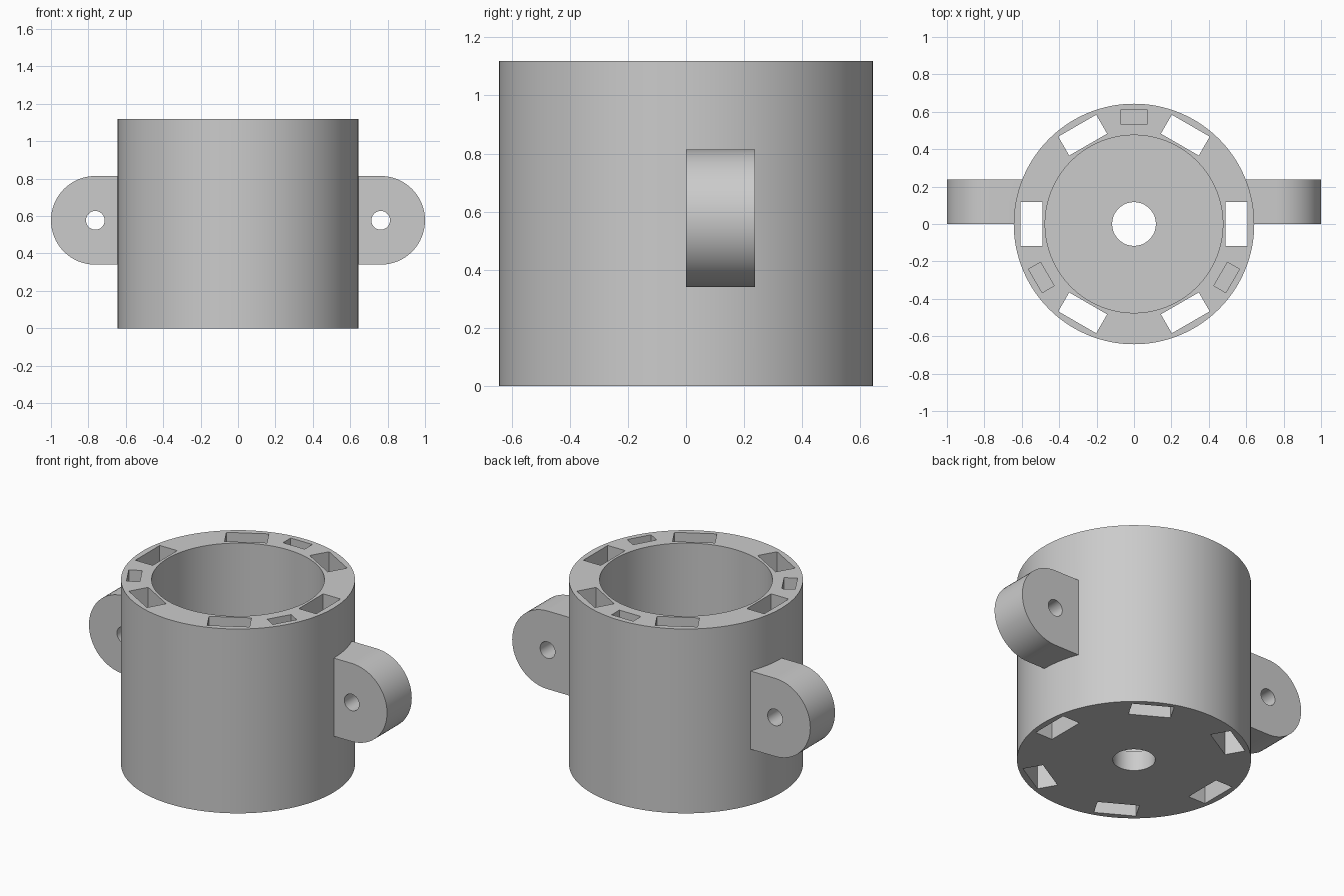
import bpy, bmesh
from math import sin, cos, pi, radians
from mathutils import Matrix, Vector

if "Cube" in bpy.data.objects:
    bpy.data.objects.remove(bpy.data.objects["Cube"], do_unlink=True)

R, H = 0.643, 1.118            # housing radius and height
BORE_R, FLOOR = 0.475, 0.12    # bore radius and floor thickness
EAR_X, EAR_Z, EAR_R = 0.763, 0.577, 0.237

grey = bpy.data.materials.new("plain grey")
grey.use_nodes = True
grey.diffuse_color = (0.6, 0.6, 0.6, 1)
grey.node_tree.nodes["Principled BSDF"].inputs["Base Color"].default_value = (0.6, 0.6, 0.6, 1)


def prism(name, outline, direction):
    """Closed solid: a flat outline pushed along a direction."""
    bm = bmesh.new()
    face = bm.faces.new([bm.verts.new(p) for p in outline])
    grown = bmesh.ops.extrude_face_region(bm, geom=[face])["geom"]
    bmesh.ops.translate(bm, vec=direction,
                        verts=[g for g in grown if isinstance(g, bmesh.types.BMVert)])
    bmesh.ops.recalc_face_normals(bm, faces=bm.faces)
    mesh = bpy.data.meshes.new(name)
    bm.to_mesh(mesh)
    bm.free()
    mesh.materials.append(grey)
    obj = bpy.data.objects.new(name, mesh)
    bpy.context.collection.objects.link(obj)
    return obj


def cylinder(name, radius, z0, z1, sides):
    ring = [2 * pi * i / sides for i in range(sides)]
    return prism(name, [(radius * cos(a), radius * sin(a), z0) for a in ring], (0, 0, z1 - z0))


def slot(name, angle, r0, r1, width, z0, z1):
    """Rectangular block in the wall, turned to the given angle."""
    turn = Matrix.Rotation(radians(angle), 3, 'Z')
    w = width / 2
    corners = [(r0, -w, z0), (r1, -w, z0), (r1, w, z0), (r0, w, z0)]
    return prism(name, [turn @ Vector(c) for c in corners], (0, 0, z1 - z0))


def combine(target, other, operation):
    bpy.context.view_layer.objects.active = target
    mod = target.modifiers.new("combine", 'BOOLEAN')
    mod.operation, mod.solver, mod.object = operation, 'EXACT', other
    bpy.ops.object.modifier_apply(modifier=mod.name)
    bpy.data.objects.remove(other, do_unlink=True)


# Round housing
housing = cylinder("housing", R, 0, H, 128)

# Rounded mounting ears with a bolt hole, one on each side
for side in (1, -1):
    arc = [-pi / 2 + pi * i / 32 for i in range(33)]
    outline = [(side * (EAR_X + EAR_R * cos(a)), 0, EAR_Z + EAR_R * sin(a)) for a in arc]
    outline += [(side * 0.54, 0, EAR_Z + EAR_R), (side * 0.54, 0, EAR_Z - EAR_R)]
    ear = prism("mounting_ear", outline, (0, EAR_R, 0))
    ring = [2 * pi * i / 32 for i in range(32)]
    bolt = prism("bolt_hole", [(side * EAR_X + 0.05 * cos(a), -0.1, EAR_Z + 0.05 * sin(a))
                               for a in ring], (0, 0.5, 0))
    combine(ear, bolt, 'DIFFERENCE')
    combine(housing, ear, 'UNION')

# Main bore and the hole in the floor
combine(housing, cylinder("bore", BORE_R, FLOOR, H + 0.1, 128), 'DIFFERENCE')
combine(housing, cylinder("floor_hole", 0.117, -0.1, FLOOR + 0.1, 48), 'DIFFERENCE')

# Six slots right through the wall
for k in range(6):
    combine(housing, slot("through_slot", 60 * k, 0.49, 0.607, 0.234, -0.1, H + 0.1), 'DIFFERENCE')

# Three blind pockets in the rim
for angle in (90, 210, 330):
    combine(housing, slot("rim_pocket", angle, 0.535, 0.609, 0.145, H - 0.2, H + 0.1), 'DIFFERENCE')

# Smooth curved walls, crisp edges
bpy.ops.object.select_all(action='DESELECT')
housing.select_set(True)
bpy.context.view_layer.objects.active = housing
bpy.ops.object.shade_smooth_by_angle(angle=radians(30))
